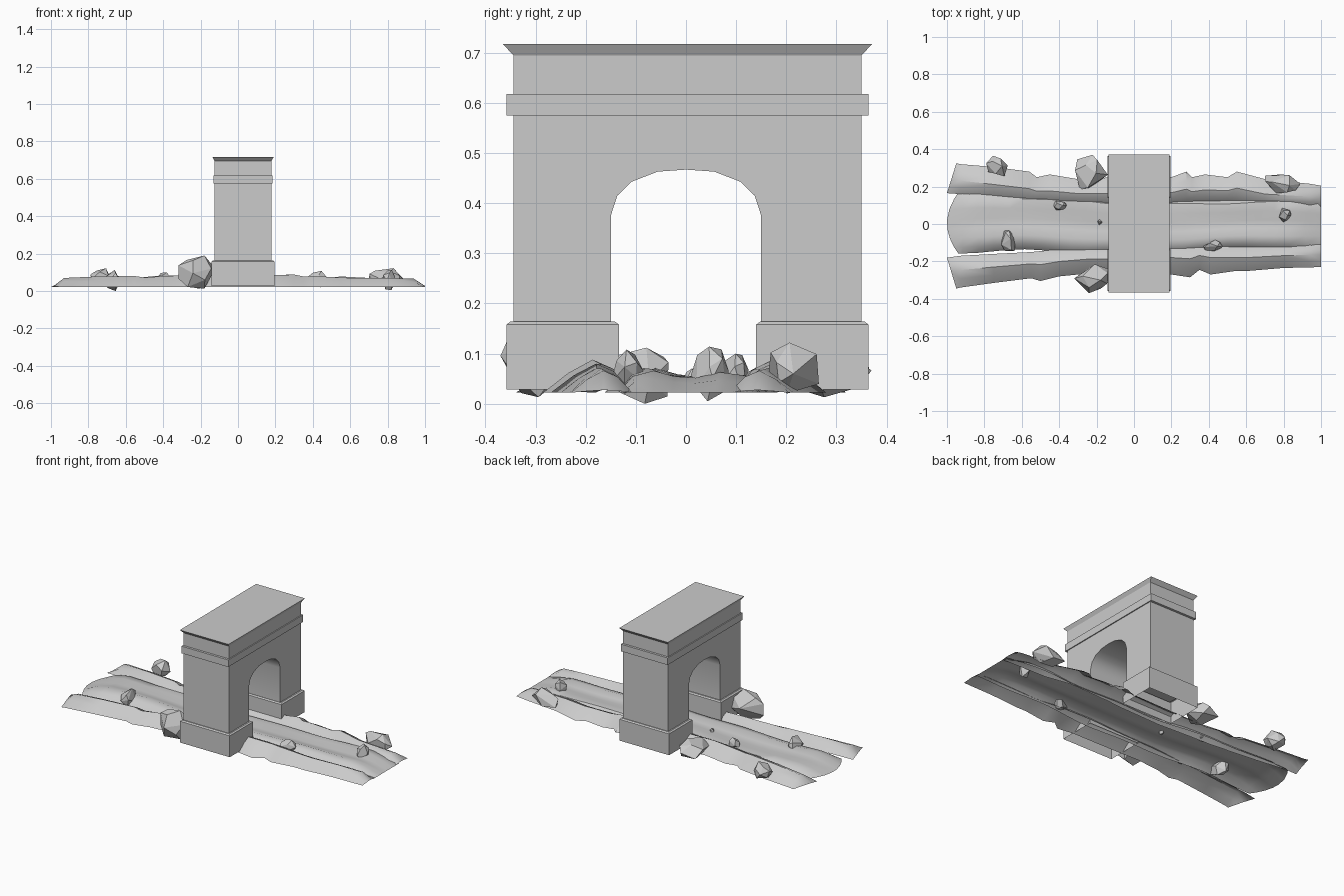
import bpy, bmesh, math, random
from mathutils import Vector

if "Cube" in bpy.data.objects:
    bpy.data.objects.remove(bpy.data.objects["Cube"])


def make(name, verts, faces, smooth=True):
    me = bpy.data.meshes.new(name)
    me.from_pydata(verts, [], faces)
    bm = bmesh.new()
    bm.from_mesh(me)
    bmesh.ops.recalc_face_normals(bm, faces=bm.faces)
    bm.to_mesh(me)
    bm.free()
    ob = bpy.data.objects.new(name, me)
    bpy.context.collection.objects.link(ob)
    if smooth:
        bpy.ops.object.select_all(action='DESELECT')
        ob.select_set(True)
        bpy.context.view_layer.objects.active = ob
        bpy.ops.object.shade_smooth_by_angle(angle=math.radians(40))
    return ob


def stack(name, cx, cy, rings, bottom=True):
    """Rectangular block from (half x, half y, z) rings."""
    v = [(cx + sx * hx, cy + sy * hy, z) for hx, hy, z in rings
         for sx, sy in ((-1, -1), (1, -1), (1, 1), (-1, 1))]
    f = [(4 * i + j, 4 * i + (j + 1) % 4, 4 * i + 4 + (j + 1) % 4, 4 * i + 4 + j)
         for i in range(len(rings) - 1) for j in range(4)]
    n = len(v)
    f.append((n - 4, n - 3, n - 2, n - 1))
    if bottom:
        f.append((3, 2, 1, 0))
    return make(name, v, f, False)


def sheet(name, rows):
    """Open surface lofted through rows of points."""
    n = len(rows[0])
    f = [(i * n + j, i * n + j + 1, (i + 1) * n + j + 1, (i + 1) * n + j)
         for i in range(len(rows) - 1) for j in range(n - 1)]
    ob = make(name, [p for r in rows for p in r], f)
    # keep open sheets facing up
    if sum(p.normal.z * p.area for p in ob.data.polygons) < 0:
        ob.data.flip_normals()
    return ob


CX, CY = 0.027, 0.003

# Arch body: stepped-free portal profile extruded through its depth
half_arch = [(0.15, 0.15), (0.15, 0.375), (0.137, 0.415), (0.108, 0.443), (0.056, 0.463)]
prof = ([(-0.347, 0.15), (-0.347, 0.696), (0.347, 0.696), (0.347, 0.15)] + half_arch
        + [(0, 0.467)] + [(-y, z) for y, z in reversed(half_arch)])
n = len(prof)
verts = [(CX + s * 0.152, CY + y if abs(y) > 0.2 else y, z) for s in (-1, 1) for y, z in prof]
faces = [tuple(range(n)), tuple(range(2 * n - 1, n - 1, -1))]
faces += [(i, (i + 1) % n, n + (i + 1) % n, n + i) for i in range(n)]
make("arch_body", verts, faces)

# Plinths, string course and flared cornice
for side, label in ((-1, "front"), (1, "back")):
    stack(label + "_plinth", CX, CY + side * 0.249,
          [(0.168, 0.112, 0.028), (0.168, 0.112, 0.158), (0.16, 0.104, 0.164)], bottom=False)
stack("string_course", CX, CY, [(0.158, 0.361, 0.575), (0.158, 0.361, 0.618)])
stack("cornice", CX, CY, [(0.152, 0.347, 0.695), (0.164, 0.368, 0.717)])

# Road: dished track with rolled edges, running under the arch
cross = [(-1, 0.022), (-0.8, 0.056), (-0.5, 0.068), (-0.2, 0.055), (0.1, 0.05),
         (0.45, 0.06), (0.8, 0.055), (1, 0.022)]
rows = []
for i in range(25):
    t = i / 24
    x = -1 + 2 * t
    yc = 0.005 + 0.012 * math.sin(9 * t) - 0.012 * t
    w = 0.162 - 0.03 * t + 0.007 * math.sin(23 * t)
    fade = min(1, (1 - abs(x)) / 0.14)
    row = []
    for u, z in cross:
        px = x + (0.06 * u * u if i == 0 else 0)
        wave = 0.004 * math.sin(14 * t + 2 * u)
        row.append((px, yc + u * w, 0.022 + (z - 0.022 + wave * (1 - u * u)) * fade))
    rows.append(row)
sheet("road", rows)


# Earth banks: (x, inner y, outer y, ridge z)
def bank(name, side, stations):
    rows = []
    last = len(stations) - 1
    for i, (x, a, b, h) in enumerate(stations):
        row = []
        for u, k in ((0, 0.1), (0.22, 0.72), (0.45, 1), (0.72, 0.6), (1, 0)):
            px = x + (0.05 * u if i == 0 else 0)
            z = 0.022 + (h - 0.022) * (k if 0 < i < last else k * 0.3)
            row.append((px, side * (a + (b - a) * u), z))
        rows.append(row)
    sheet(name, rows)


bank("back_bank", 1, [
    (-1, .165, .325, .03), (-.93, .16, .32, .07), (-.75, .135, .305, .078), (-.56, .115, .28, .08),
    (-.52, .115, .25, .072), (-.45, .105, .265, .08), (-.3, .1, .24, .085), (-.1, .09, .25, .08),
    (.2, .1, .25, .085), (.28, .11, .28, .088), (.31, .11, .25, .08), (.38, .115, .265, .075),
    (.5, .12, .25, .072), (.55, .12, .28, .078), (.7, .095, .24, .07), (.94, .09, .215, .066),
    (1, .092, .205, .04)])
bank("front_bank", -1, [
    (-1, .18, .345, .03), (-.93, .17, .34, .07), (-.75, .16, .315, .078), (-.55, .15, .29, .08),
    (-.5, .145, .305, .072), (-.4, .135, .28, .08), (-.25, .125, .265, .085), (0, .115, .27, .08),
    (.2, .105, .27, .085), (.3, .105, .285, .088), (.35, .105, .245, .078), (.41, .105, .27, .08),
    (.55, .12, .25, .072), (.62, .12, .25, .07), (.8, .115, .235, .07), (.94, .11, .232, .066),
    (1, .11, .23, .04)])


# Rocks: faceted hulls fitted to a bounding box
def rock(name, seed, lo, hi):
    rng = random.Random(seed)
    pts = []
    for i in range(14):
        z = 1 - 2 * (i + 0.5) / 14
        a = i * 2.4 + rng.uniform(-0.5, 0.5)
        r = math.sqrt(1 - z * z) * rng.uniform(0.8, 1.15)
        pts.append(Vector((r * math.cos(a), r * math.sin(a), z * rng.uniform(0.8, 1.1))))
    mn = [min(p[k] for p in pts) for k in range(3)]
    mx = [max(p[k] for p in pts) for k in range(3)]
    bm = bmesh.new()
    for p in pts:
        bm.verts.new([lo[k] + (p[k] - mn[k]) / (mx[k] - mn[k]) * (hi[k] - lo[k]) for k in range(3)])
    res = bmesh.ops.convex_hull(bm, input=bm.verts)
    junk = [g for g in res["geom_interior"] if isinstance(g, bmesh.types.BMVert)]
    bmesh.ops.delete(bm, geom=junk, context='VERTS')
    bmesh.ops.dissolve_limit(bm, angle_limit=math.radians(14), verts=bm.verts, edges=bm.edges)
    me = bpy.data.meshes.new(name)
    bm.to_mesh(me)
    bm.free()
    bpy.context.collection.objects.link(bpy.data.objects.new(name, me))


rocks = [((-.79, .255, .025), (-.675, .365, .122)),
         ((-.315, .185, .013), (-.14, .37, .115)),
         ((-.32, -.37, .013), (-.14, -.215, .19)),
         ((.7, .165, .02), (.89, .265, .122)),
         ((-.71, -.145, .0), (-.635, -.035, .112)),
         ((-.43, .075, .03), (-.36, .125, .1)),
         ((.37, -.15, .02), (.475, -.085, .108)),
         ((.775, .01, .005), (.84, .085, .114)),
         ((-.195, -.005, .035), (-.17, .025, .07))]
for i, (lo, hi) in enumerate(rocks):
    rock("rock_%d" % (i + 1), 11 + i, lo, hi)
